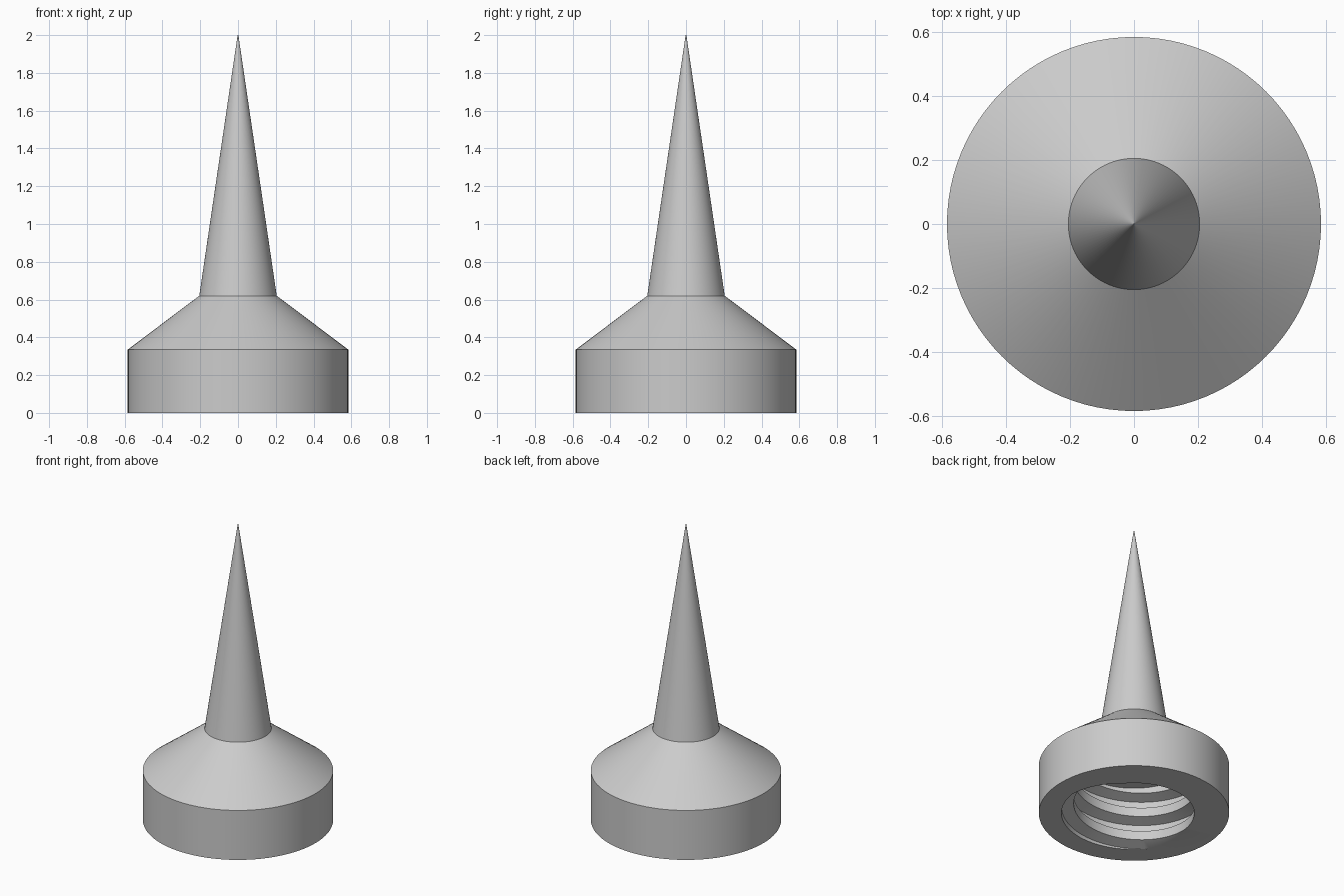
import bpy
import bmesh
from math import cos, sin, pi, radians

cube = bpy.data.objects.get("Cube")
if cube:
    bpy.data.objects.remove(cube)

SEGMENTS = 96
PITCH = 0.165
CREST, ROOT = 0.37, 0.445
THREAD_TOP = 0.39
START = radians(172)

# Outer shell from tip to base (radius, height)
OUTSIDE = [(0.002, 2.0), (0.205, 0.62), (0.584, 0.335), (0.584, 0.0)]
# One turn of the trapezoid thread (radius, fraction of the pitch)
THREAD = [(CREST, -0.63), (ROOT, -0.5), (ROOT, -0.13), (CREST, 0.0)]


def thread_column(angle):
    """Thread section at one angle, trimmed to the depth of the socket."""
    turn = (angle - START) / (2 * pi)
    pts = [(r, PITCH * (k + u + turn)) for k in range(-3, 6) for r, u in THREAD]

    def trim(p, q, limit):
        t = (limit - p[1]) / (q[1] - p[1])
        return (p[0] + t * (q[0] - p[0]), limit)

    low = high = pts[0]
    for p, q in zip(pts, pts[1:]):
        if p[1] <= 0 < q[1]:
            low = trim(p, q, 0)
        if p[1] <= THREAD_TOP < q[1]:
            high = trim(p, q, THREAD_TOP)
    return [low if z <= 0 else high if z >= THREAD_TOP else (r, z) for r, z in pts]


# Sweep the whole section round the axis; trimmed rows merge afterwards
bm = bmesh.new()
columns = []
for i in range(SEGMENTS + 1):
    a = 2 * pi * i / SEGMENTS
    section = OUTSIDE + thread_column(a) + [(0.0, THREAD_TOP)]
    columns.append([bm.verts.new((r * cos(a), r * sin(a), z)) for r, z in section])
for left, right in zip(columns, columns[1:]):
    for j in range(len(left) - 1):
        bm.faces.new((left[j], left[j + 1], right[j + 1], right[j]))

# Merge the seam and close the tip
bmesh.ops.remove_doubles(bm, verts=bm.verts[:], dist=0.00005)
bmesh.ops.dissolve_degenerate(bm, edges=bm.edges[:], dist=0.00001)
bmesh.ops.holes_fill(bm, edges=[e for e in bm.edges if e.is_boundary], sides=0)
bmesh.ops.recalc_face_normals(bm, faces=bm.faces[:])

mesh = bpy.data.meshes.new("threaded_spike")
bm.to_mesh(mesh)
bm.free()
spike = bpy.data.objects.new("threaded_spike", mesh)
bpy.context.collection.objects.link(spike)

# Plain grey material
grey = bpy.data.materials.new("light_grey")
grey.use_nodes = True
colour = (0.6, 0.6, 0.6, 1.0)
grey.diffuse_color = colour
for node in grey.node_tree.nodes:
    if node.type == 'BSDF_PRINCIPLED':
        node.inputs["Base Color"].default_value = colour
mesh.materials.append(grey)

bpy.ops.object.select_all(action='DESELECT')
spike.select_set(True)
bpy.context.view_layer.objects.active = spike
bpy.ops.object.shade_smooth_by_angle(angle=radians(20))
